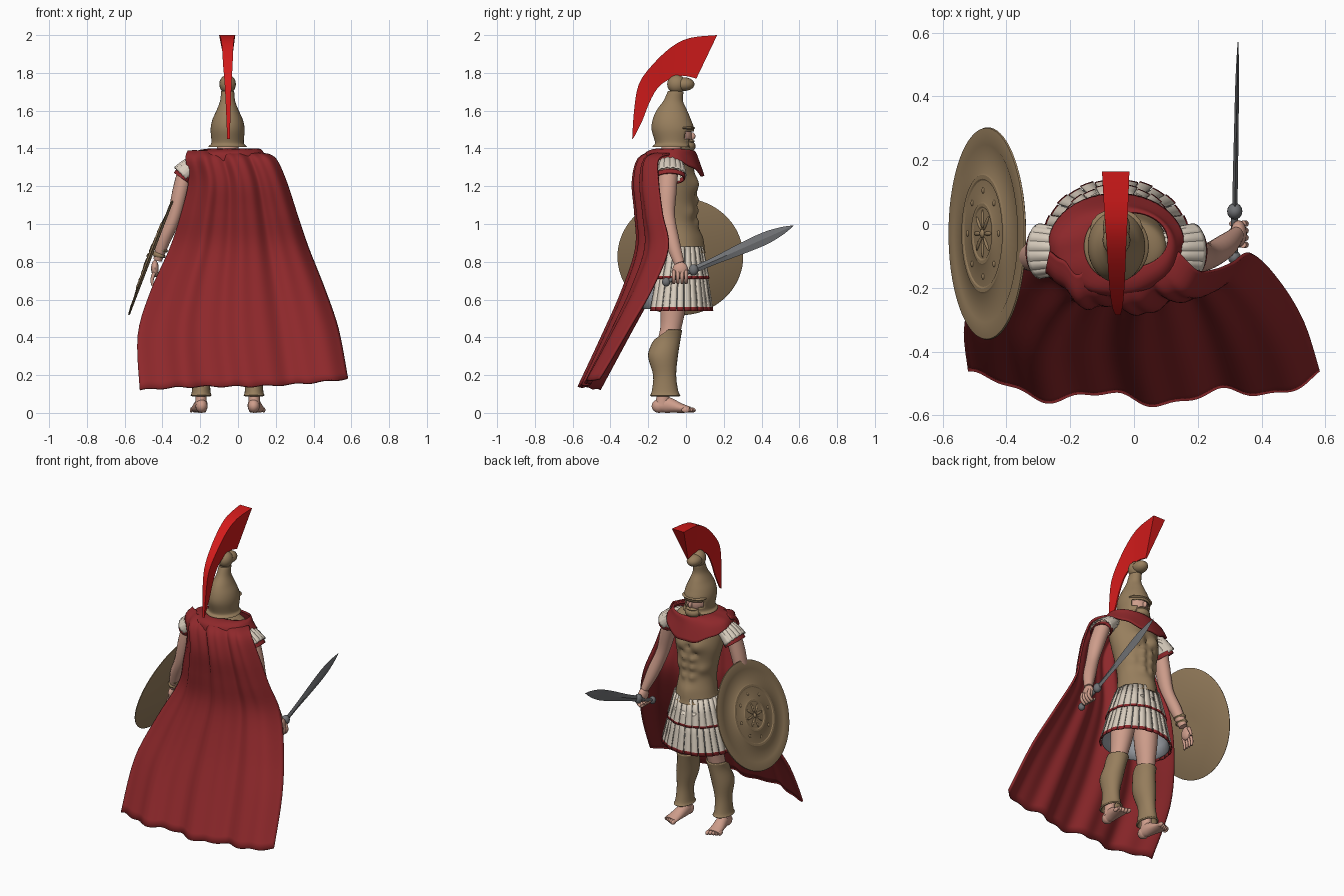
import bpy, bmesh, math
from math import sin, cos, pi
from mathutils import Vector, Matrix

if "Cube" in bpy.data.objects:
    bpy.data.objects.remove(bpy.data.objects["Cube"])


def material(name, r, g, b):
    m = bpy.data.materials.new(name)
    m.use_nodes = True
    m.diffuse_color = (r, g, b, 1)
    bsdf = m.node_tree.nodes["Principled BSDF"]
    bsdf.inputs["Base Color"].default_value = (r, g, b, 1)
    bsdf.inputs["Roughness"].default_value = 0.7
    return m


BRONZE = material("bronze", .31, .21, .11)
CLOTH = material("dark red cloth", .27, .021, .024)
PLUME = material("bright red", .66, .011, .011)
CREAM = material("cream linen", .7, .62, .52)
SKIN = material("skin", .62, .34, .26)
STEEL = material("steel", .165, .17, .18)
LINING = material("grey lining", .33, .35, .38)
C = -.055  # body centre line


def finish(name, bm, mats, sharp=40, thick=0):
    bmesh.ops.recalc_face_normals(bm, faces=bm.faces)
    me = bpy.data.meshes.new(name)
    bm.to_mesh(me)
    bm.free()
    for m in mats:
        me.materials.append(m)
    for p in me.polygons:
        p.use_smooth = True
    me.set_sharp_from_angle(angle=math.radians(sharp))
    ob = bpy.data.objects.new(name, me)
    bpy.context.collection.objects.link(ob)
    if thick:
        mod = ob.modifiers.new("thickness", "SOLIDIFY")
        mod.thickness = thick
        mod.offset = 0
    return ob


def spline(keys, n):
    """Smooth interpolation through tuples, n steps per span."""
    k = [Vector(p) for p in keys]
    out = []
    for i in range(len(k) - 1):
        a, b, c, d = k[max(i - 1, 0)], k[i], k[i + 1], k[min(i + 2, len(k) - 1)]
        for j in range(n):
            t = j / n
            out.append(b + (c - a) * (t / 2) + (a * 2 - b * 5 + c * 4 - d) * (t * t / 2)
                       + (b * 3 - a - c * 3 + d) * (t ** 3 / 2))
    return out + [k[-1]]


def grid(bm, rows, closed=False):
    vs = [[bm.verts.new(p) for p in row] for row in rows]
    w = len(vs[0])
    for a, b in zip(vs, vs[1:]):
        for i in range(w if closed else w - 1):
            j = (i + 1) % w
            bm.faces.new((a[i], a[j], b[j], b[i]))
    return vs


def loft(name, mat, keys, n=4, seg=24, follow=False, caps=True, warp=None, keep=None,
         sharp=40, thick=0, matrix=None):
    """Skin elliptical rings (x, y, z, rx, ry), level or square to the path."""
    pts = spline(keys, n)
    rows = []
    for i, p in enumerate(pts):
        u, v = Vector((1, 0, 0)), Vector((0, 1, 0))
        if follow:
            t = (pts[min(i + 1, len(pts) - 1)] - pts[max(i - 1, 0)]).to_3d().normalized()
            u = (u - t * u.dot(t)).normalized()
            v = t.cross(u)
        row = []
        for s in range(seg):
            a = 2 * pi * s / seg
            co = p.to_3d() + u * cos(a) * max(p[3], .001) + v * sin(a) * max(p[4], .001)
            row.append(warp(co, a) if warp else co)
        rows.append(row)
    bm = bmesh.new()
    vs = grid(bm, rows, True)
    if caps:
        bm.faces.new(vs[0])
        bm.faces.new(vs[-1])
    if keep:
        gone = [f for f in bm.faces if not keep(f.calc_center_median())]
        bmesh.ops.delete(bm, geom=gone, context="FACES")
    if matrix:
        bm.transform(matrix)
    return finish(name, bm, [mat], sharp, thick)


def blobs(name, mat, items, matrix=None):
    """Ellipsoids given as (location, radii, turn about z)."""
    bm = bmesh.new()
    for loc, size, turn in items:
        m = Matrix.Translation(loc) @ Matrix.Rotation(turn, 4, "Z") @ Matrix.Diagonal((*size, 1))
        bmesh.ops.create_uvsphere(bm, u_segments=16, v_segments=10, radius=1, matrix=m)
    if matrix:
        bm.transform(matrix)
    return finish(name, bm, [mat])


def strips(name, top, bottom, count):
    """Ring of hanging strips with a red hem, open at the back."""
    bm = bmesh.new()
    a, b = Vector(top), Vector(bottom)
    for i in range(count):
        if sin(2 * pi * (i + .5) / count) < -.75:
            continue
        lift = .004 * (i % 2)
        rows = []
        for t in (0, .5, .92, 1):
            p = a.lerp(b, t)
            angles = [2 * pi * (i + f) / count for f in (.04, .5, .96)]
            rows.append([(p[0] + cos(g) * (p[3] + lift), p[1] + sin(g) * (p[4] + lift), p[2])
                         for g in angles])
        grid(bm, rows)
    bm.faces.ensure_lookup_table()
    for i, f in enumerate(bm.faces):
        f.material_index = int(i % 6 > 3)
    finish(name, bm, [CREAM, CLOTH], thick=.007)


# Muscled breastplate, lower edge dipping in front
def muscles(co, a):
    x, front = abs(co.x - C), max(0, sin(a)) ** .6
    bumps = [(.065, 1.215, .045, .024), (.03, 1.125, .02, .016), (.03, 1.07, .02, .016),
             (.03, 1.01, .022, .016), (0, .92, .06, .018), (.095, 1.06, .03, .016),
             (0, 1.2, .015, -.014), (.05, 1.16, .014, -.012)]
    for px, pz, size, amp in bumps:
        co.y += front * amp * math.exp(-((x - px) ** 2 + (co.z - pz) ** 2) / size ** 2)
    co.z -= max(0, .93 - co.z) * .4 * front
    return co


loft("breastplate", BRONZE, [(C, -.03, .87, .135, .125), (C, -.035, .9, .126, .116),
     (C, -.047, 1, .116, .104), (C, -.052, 1.1, .132, .108), (C, -.06, 1.2, .155, .115),
     (C, -.075, 1.3, .165, .115), (C, -.075, 1.365, .15, .1), (C, -.075, 1.39, .1, .08)],
     n=8, seg=72, warp=muscles)

# Skirt of strips over a lining
strips("upper_skirt", (C, -.035, .88, .132, .12), (C, -.045, .71, .185, .164), 26)
strips("lower_skirt", (C, -.04, .8, .152, .138), (C, -.05, .54, .225, .187), 30)
loft("skirt_lining", LINING, [(C, -.035, .87, .122, .112), (C, -.05, .55, .214, .178)],
     caps=False, seg=40, thick=.004)


# Shoulder drape, lower in front and open towards the sword side
def drape(co, a):
    drop = min(1, max(0, 1.4 - co.z) / .065)
    co.z += drop * (.005 * sin(9 * a) - .085 * max(0, sin(a)) ** 2)
    return co


loft("shoulder_drape", CLOTH, [(C + .045, -.05, 1.393, .115, .085), (C + .025, -.065, 1.39, .15, .112),
     (C, -.075, 1.372, .188, .138), (C, -.065, 1.335, .209, .157)], seg=48, caps=False,
     warp=drape, thick=.012)

# Cape: z, left x, right x, middle y, edge y
cape_rows = spline([(1.385, -.265, .14, -.15, -.1), (1.345, -.275, .2, -.235, -.16),
                    (1.22, -.26, .255, -.265, -.16), (1.05, -.3, .31, -.25, -.14),
                    (.87, -.36, .37, -.245, -.11), (.65, -.46, .455, -.315, -.195),
                    (.42, -.53, .53, -.415, -.32), (.14, -.52, .58, -.545, -.475)], 5)
bm = bmesh.new()
rows = []
for i, (z, xl, xr, ym, ye) in enumerate(cape_rows):
    t = i / (len(cape_rows) - 1)
    row = []
    for s in range(81):
        u = s / 80
        edge = abs(2 * u - 1)
        fold = (sin(6 * pi * u + .56) + .4 * sin(14 * pi * u + 2 - t)) * (.015 + .005 * t)
        row.append((xl + (xr - xl) * u, ym + (ye - ym) * edge ** 2.6 + fold,
                    z + t ** 4 * (.06 * (u - .3) * edge + .004 * sin(14 * pi * u))
                    - .04 * (1 - t) ** 8 * max(0, u - .6)))
    rows.append(row)
grid(bm, rows)
finish("cape", bm, [CLOTH], 60, .012)

# Head and face
loft("neck", SKIN, [(C, -.08, 1.34, .06, .06), (C, -.065, 1.45, .055, .058)])
blobs("head", SKIN, [((C, -.055, 1.47), (.07, .088, .085), 0),
                     ((C, .032, 1.465), (.011, .018, .02), 0)])
blobs("beard", BRONZE, [((C, .005, 1.412), (.052, .046, .034), 0),
                        ((C, .022, 1.437), (.038, .024, .01), 0)])

# Helmet with open face, visor, folded crown
loft("helmet", BRONZE, [(C, -.07, 1.41, .098, .104), (C, -.068, 1.43, .082, .092),
     (C, -.07, 1.5, .086, .108), (C, -.075, 1.55, .077, .098), (C, -.075, 1.6, .055, .077),
     (C, -.068, 1.65, .036, .048), (C, -.055, 1.7, .031, .038)], n=6, seg=48, thick=.008,
     keep=lambda c: c.z > 1.492 or c.y < -.005 or (c.y < .012 and c.z < 1.45))
blobs("visor", BRONZE, [((C, -.012, 1.508), (.082, .06, .014), 0)])
blobs("crown_fold", BRONZE, [((C, -.05, 1.74), (.044, .05, .05), 0),
                             ((C, -.01, 1.74), (.043, .055, .036), 0)])

# Plume: outer y z, inner y z, half width
bm = bmesh.new()
rows = []
for yo, zo, yi, zi, w in spline([(.165, 2, .055, 1.77, .043), (.02, 1.985, -.02, 1.785, .036),
                                 (-.08, 1.935, -.09, 1.765, .03), (-.18, 1.84, -.15, 1.72, .025),
                                 (-.25, 1.74, -.195, 1.64, .018), (-.275, 1.6, -.23, 1.55, .012),
                                 (-.285, 1.45, -.275, 1.46, .007)], 3):
    x = -.05 - .2 * max(0, w - .006)
    rows.append([(x - w, yo, zo), (x + w, yo, zo), (-.045, yi, zi), (-.053, yi, zi)])
vs = grid(bm, rows, True)
bm.faces.new(vs[0])
bm.faces.new(vs[-1])
finish("plume", bm, [PLUME], 30)


# Legs, feet, greaves and sleeves, mirrored about the centre line
def greave_top(co, a):
    co.z -= max(0, co.z - .3) * .4 * max(0, -sin(a))
    return co


for side, label in ((1, "sword_side"), (-1, "shield_side")):
    def at(d):
        return C + side * d
    loft(label + "_leg", SKIN, [(at(.075), -.05, .78, .075, .08), (at(.09), -.065, .6, .068, .073),
         (at(.105), -.08, .45, .051, .056), (at(.125), -.115, .3, .05, .055),
         (at(.14), -.12, .12, .03, .034), (at(.14), -.125, .04, .032, .04)])
    loft(label + "_greave", BRONZE, [(at(.14), -.11, .09, .052, .077), (at(.14), -.111, .115, .044, .065),
         (at(.137), -.113, .2, .042, .056), (at(.127), -.122, .3, .058, .074),
         (at(.112), -.108, .39, .056, .074), (at(.106), -.095, .44, .062, .07)],
         caps=False, warp=greave_top, thick=.01)
    loft(label + "_foot", SKIN, [(at(.138), -.14, .036, .03, .034),
         (at(.14), -.1, .042, .034, .042), (at(.15), -.03, .026, .04, .026),
         (at(.155), .02, .017, .043, .016)], follow=True)
    blobs(label + "_heel_and_toes", SKIN, [((at(.138), -.142, .036), (.032, .04, .036), 0)] +
          [((at(.124 + .017 * i), .03 - .008 * i, .015), (.012 - .001 * i, .022, .014), 0)
           for i in range(5)])
    # Pleated sleeve and hem
    loft(label + "_sleeve", CREAM, [(at(.13), -.085, 1.315, .03, .05), (at(.185), -.085, 1.305, .046, .072),
         (at(.24), -.085, 1.255, .057, .084)], follow=True, caps=False, seg=64, thick=.006,
         warp=lambda co, a: co + Vector((0, 0, .006 * abs(sin(8 * a)))))
    loft(label + "_sleeve_hem", CLOTH, [(at(.227), -.085, 1.26, .05, .077),
         (at(.241), -.085, 1.24, .05, .077)], follow=True, caps=False, seg=32, thick=.008)

# Arms
loft("sword_arm", SKIN, [(.16, -.09, 1.3, .045, .05), (.2, -.1, 1.17, .045, .05),
     (.235, -.1, 1.04, .037, .042), (.285, -.07, .9, .037, .038), (.322, -.035, .79, .023, .027)],
     follow=True)
loft("shield_arm", SKIN, [(-.27, -.09, 1.3, .045, .05), (-.305, -.1, 1.17, .043, .05),
     (-.34, -.1, 1.03, .036, .042), (-.39, -.08, .92, .035, .037), (-.425, -.055, .81, .023, .026)],
     follow=True)
for i in range(2):
    z = .835 + .03 * i
    loft("bracelet", BRONZE, [(-.418 + .012 * i, -.061, z - .01, .03, .033),
         (-.416 + .012 * i, -.062, z, .036, .038), (-.412 + .012 * i, -.063, z + .01, .03, .033)],
         caps=False, follow=True)

# Hands: one closed on the grip, one open
blobs("sword_hand", SKIN, [((.328, -.03, .755), (.026, .042, .045), 0)])
blobs("shield_hand", SKIN, [((-.44, -.045, .765), (.02, .038, .045), 0)])
for i in range(4):
    y = -.065 + .022 * i
    loft("gripping_finger", SKIN, [(.342, y, .755, .01, .01), (.35, y, .715, .01, .01),
         (.325, y, .69, .009, .009), (.303, y, .705, .007, .007)], follow=True, seg=10)
    loft("open_finger", SKIN, [(-.443, y - .012, .745, .01, .01), (-.455, y - .012, .705, .009, .009),
         (-.452, y - .012, .672, .006, .006)], follow=True, seg=10)
loft("open_thumb", SKIN, [(-.435, -.015, .785, .011, .011), (-.43, .008, .745, .009, .009),
     (-.43, .012, .72, .006, .006)], follow=True, seg=10)

# Sword with leaf blade
loft("sword_grip", STEEL, [(.315, -.1, .695, .011, .011), (.316, .04, .757, .011, .011)], follow=True)
blobs("sword_fittings", STEEL, [((.315, -.105, .693), (.02, .022, .024), 0),
                                ((.316, .04, .757), (.024, .026, .03), 0)])
loft("sword_blade", STEEL, [(.316, .04, .757, .008, .018), (.318, .15, .805, .008, .02),
     (.321, .3, .872, .007, .03), (.323, .42, .925, .006, .033), (.325, .51, .965, .004, .02),
     (.326, .57, .992, .001, .001)], seg=4, follow=True, sharp=20)

# Round shield with raised rim, rings and rosette
tilt = Matrix.Translation((-.464, -.03, .83)) @ Matrix.Rotation(math.radians(-69), 4, "Y")
profile = [(.05, -.004), (.325, -.01), (.333, -.006), (.331, -.001), (.285, .004), (.278, .001),
           (.19, .008), (.184, .012), (.172, .012), (.167, .009), (.1, .011), (.095, .014),
           (.085, .014), (.08, .011), (.01, .012)]
loft("shield", BRONZE, [(0, 0, h, r, r) for r, h in profile], n=1, seg=72, matrix=tilt, sharp=30)
ornament = [((0, 0, .012), (.014, .014, .008), 0)]
for i in range(8):
    a = i * pi / 4
    ornament.append(((.045 * cos(a), .045 * sin(a), .011), (.03, .007, .006), a))
    ornament.append(((.135 * cos(a), .135 * sin(a), .009), (.01, .01, .005), a))
blobs("shield_rosette", BRONZE, ornament, tilt)
